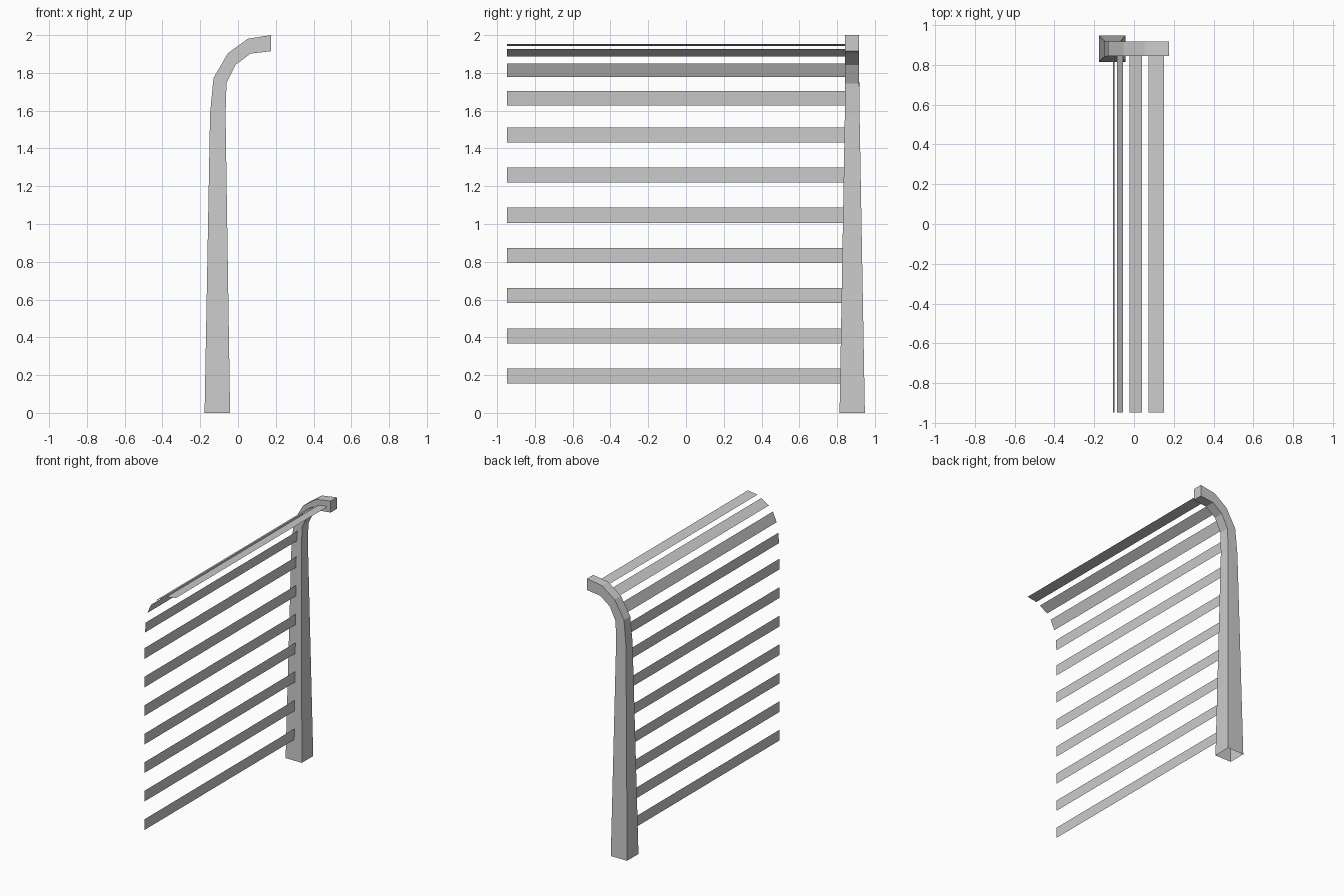
import bpy

if "Cube" in bpy.data.objects:
    bpy.data.objects.remove(bpy.data.objects["Cube"])

POST_Y = 0.88      # post centre line
FREE_END = -0.947  # free end of the slats


def make_mesh(name, verts, faces):
    mesh = bpy.data.meshes.new(name)
    mesh.from_pydata(verts, [], faces)
    mesh.update()
    obj = bpy.data.objects.new(name, mesh)
    bpy.context.collection.objects.link(obj)
    return obj


# Curved tapering post: (outer x, outer z, inner x, inner z, half width)
rings = [
    (-0.177, 0.000, -0.042, 0.000, 0.067),
    (-0.148, 1.580, -0.066, 1.580, 0.039),
    (-0.130, 1.772, -0.061, 1.745, 0.037),
    (-0.053, 1.905, -0.013, 1.843, 0.037),
    (0.053, 1.981, 0.066, 1.902, 0.037),
    (0.175, 2.000, 0.175, 1.915, 0.037),
]
verts, faces = [], []
for ox, oz, ix, iz, h in rings:
    verts += [(ox, POST_Y - h, oz), (ix, POST_Y - h, iz),
              (ix, POST_Y + h, iz), (ox, POST_Y + h, oz)]
for r in range(len(rings) - 1):
    for k in range(4):
        a, b = r * 4 + k, r * 4 + (k + 1) % 4
        faces.append((a, b, b + 4, a + 4))
# Closed tip, open foot
last = (len(rings) - 1) * 4
faces.append((last, last + 1, last + 2, last + 3))
make_mesh("curved_post", verts, faces)

# Thin slats following the post: (lower x, lower z, upper x, upper z)
slats = [(-0.107, 0.155 + 0.2128 * i, -0.107, 0.235 + 0.2128 * i) for i in range(7)]
slats += [
    (-0.105, 1.628, -0.099, 1.704),
    (-0.086, 1.779, -0.054, 1.850),
    (-0.022, 1.887, 0.041, 1.926),
    (0.073, 1.942, 0.151, 1.954),
]
for i, (x0, z0, x1, z1) in enumerate(slats):
    make_mesh(f"slat_{i + 1}",
              [(x0, FREE_END, z0), (x0, POST_Y, z0), (x1, POST_Y, z1), (x1, FREE_END, z1)],
              [(0, 1, 2, 3)])
